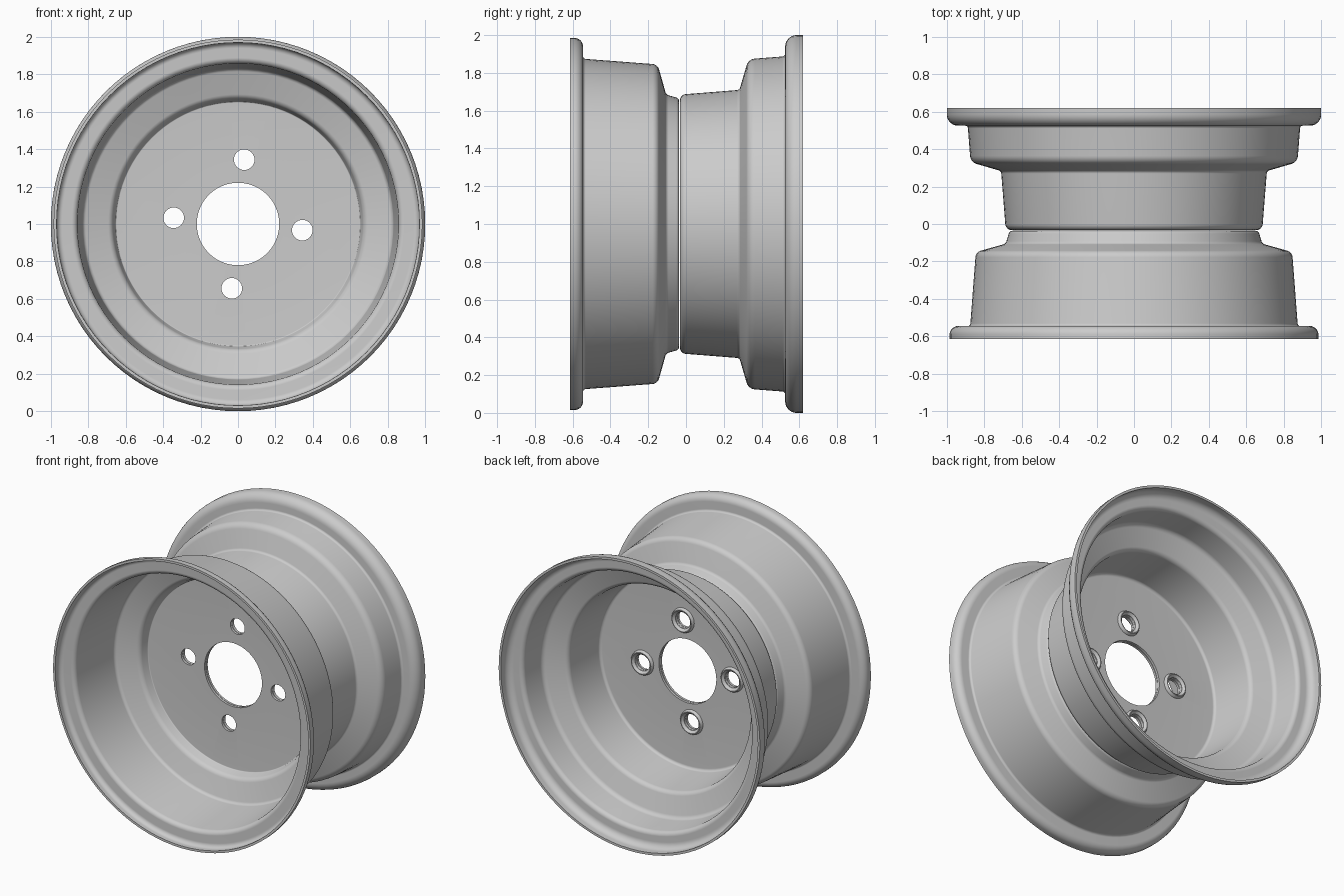
import bpy, bmesh, math
from mathutils import Vector

if "Cube" in bpy.data.objects:
    bpy.data.objects.remove(bpy.data.objects["Cube"])

THICK = 0.016


def fillet(points, steps=6):
    """Round the corners of a (y, r, radius) polyline."""
    pts = [Vector(p[:2]) for p in points]
    out = []
    for i, p in enumerate(pts):
        rad = points[i][2]
        if rad == 0 or i in (0, len(pts) - 1):
            out.append(p)
            continue
        a, b = (pts[i - 1] - p).normalized(), (pts[i + 1] - p).normalized()
        ang = a.angle(b)
        d = rad / math.tan(ang / 2)
        centre = p + (a + b).normalized() * rad / math.sin(ang / 2)
        u, v = p + a * d - centre, p + b * d - centre
        for k in range(steps + 1):
            t = k / steps
            out.append(centre + (u * (1 - t) + v * t).normalized() * rad)
    return out


def shell(path, side):
    """Close a path into a thin wall offset to one side."""
    inner = []
    for i, p in enumerate(path):
        dirs = []
        if i > 0:
            dirs.append((p - path[i - 1]).normalized())
        if i < len(path) - 1:
            dirs.append((path[i + 1] - p).normalized())
        d = sum(dirs, Vector((0, 0))).normalized()
        inner.append(p + Vector((d.y, -d.x)) * side * THICK / max(0.5, d.dot(dirs[0])))
    return path + inner[::-1]


def lathe(name, loop, segs, cx=0.0, cz=1.0):
    """Revolve a closed (y, r) loop about an axis parallel to y."""
    bm = bmesh.new()
    rings = []
    for s in range(segs):
        a = 2 * math.pi * s / segs
        rings.append([bm.verts.new((cx + r * math.cos(a), y, cz + r * math.sin(a))) for y, r in loop])
    n = len(loop)
    for s in range(segs):
        p, q = rings[s], rings[(s + 1) % segs]
        for i in range(n):
            j = (i + 1) % n
            bm.faces.new((p[i], p[j], q[j], q[i]))
    bmesh.ops.recalc_face_normals(bm, faces=bm.faces[:])
    me = bpy.data.meshes.new(name)
    bm.to_mesh(me)
    bm.free()
    ob = bpy.data.objects.new(name, me)
    bpy.context.collection.objects.link(ob)
    return ob


def activate(ob):
    bpy.ops.object.select_all(action='DESELECT')
    ob.select_set(True)
    bpy.context.view_layer.objects.active = ob


def smooth(ob):
    activate(ob)
    bpy.ops.object.shade_smooth_by_angle(angle=math.radians(35))


# Two pressed rim halves, each with flange, stepped barrel and hub disc
front_path = fillet([(-0.615, 0.985, 0), (-0.545, 0.985, 0.045), (-0.545, 0.875, 0.015),
                     (-0.15, 0.845, 0.04), (-0.105, 0.685, 0.025), (-0.036, 0.665, 0.022),
                     (-0.036, 0.22, 0)])
back_path = fillet([(0.62, 1.0, 0), (0.525, 1.0, 0.06), (0.525, 0.888, 0.015),
                    (0.33, 0.873, 0.05), (0.283, 0.71, 0.02), (-0.033, 0.685, 0.035),
                    (-0.033, 0.22, 0)])
halves = [lathe("front_rim_half", shell(front_path, 1), 96),
          lathe("back_rim_half", shell(back_path, -1), 96)]

# Bolt holes with raised conical seats on the back
for k in range(4):
    a = math.radians(90 * k - 5.5)
    x, z = 0.345 * math.cos(a), 1 + 0.345 * math.sin(a)
    bpy.ops.mesh.primitive_cylinder_add(vertices=32, radius=0.055, depth=0.2,
                                        location=(x, -0.03, z), rotation=(math.pi / 2, 0, 0))
    cutter = bpy.context.object
    cutter.hide_render = True
    for half in halves:
        activate(half)
        mod = half.modifiers.new("bolt_hole", 'BOOLEAN')
        mod.operation = 'DIFFERENCE'
        mod.solver = 'EXACT'
        mod.object = cutter
        bpy.ops.object.modifier_apply(modifier=mod.name)
    bpy.data.objects.remove(cutter)
    seat = [(-0.018, 0.085), (-0.004, 0.081), (0.003, 0.076), (0.003, 0.071), (-0.012, 0.056), (-0.018, 0.056)]
    smooth(lathe(f"bolt_seat_{k + 1}", seat, 32, x, z))

for half in halves:
    smooth(half)
